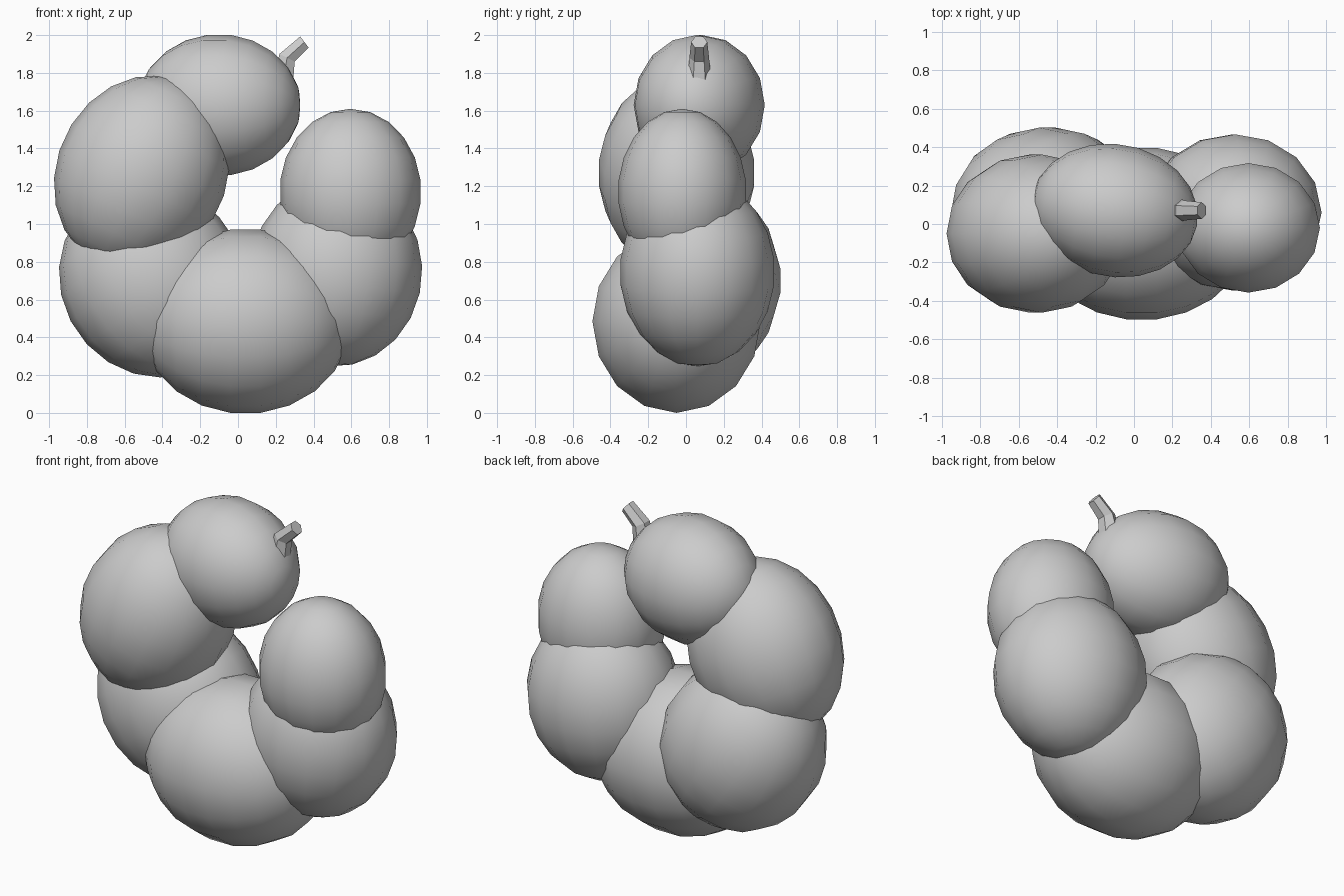
import bpy, bmesh, math
from mathutils import Matrix, Vector

cube = bpy.data.objects.get("Cube")
if cube:
    bpy.data.objects.remove(cube, do_unlink=True)

# Single plain grey
grey = bpy.data.materials.new("plain_grey")
grey.use_nodes = True
colour = (0.6, 0.6, 0.6, 1)
grey.diffuse_color = colour
grey.node_tree.nodes["Principled BSDF"].inputs["Base Color"].default_value = colour


def finish(name, bm, smooth):
    bmesh.ops.recalc_face_normals(bm, faces=bm.faces)
    for face in bm.faces:
        face.smooth = smooth
    mesh = bpy.data.meshes.new(name)
    bm.to_mesh(mesh)
    bm.free()
    mesh.materials.append(grey)
    obj = bpy.data.objects.new(name, mesh)
    bpy.context.collection.objects.link(obj)
    return obj


def lobe(name, centre, radii, tilt=0, yaw=0, pole=0):
    """Squashed ball; pole turns its rings towards the next lobe."""
    bm = bmesh.new()
    bmesh.ops.create_uvsphere(bm, u_segments=16, v_segments=11, radius=1)
    shape = (Matrix.Translation(centre)
             @ Matrix.Rotation(math.radians(yaw), 4, "Z")
             @ Matrix.Rotation(math.radians(tilt), 4, "Y")
             @ Matrix.Diagonal((*radii, 1))
             @ Matrix.Rotation(math.radians(pole), 4, "Y"))
    bm.transform(shape)
    return finish(name, bm, True)


# Chain of lobes curling into an open ring
lobe("top_lobe", (-0.1, 0.07, 1.63), (0.435, 0.345, 0.375), yaw=-10, pole=90)
lobe("upper_right_lobe", (-0.51, -0.05, 1.27), (0.45, 0.415, 0.53), tilt=25)
lobe("lower_right_lobe", (-0.45, 0.08, 0.7), (0.485, 0.425, 0.525), tilt=-35)
lobe("bottom_lobe", (0.04, -0.05, 0.485), (0.56, 0.45, 0.49), pole=90)
lobe("lower_left_lobe", (0.52, 0.06, 0.745), (0.455, 0.41, 0.5), tilt=5)
lobe("upper_left_lobe", (0.595, -0.02, 1.17), (0.375, 0.34, 0.44))

# Bent six-sided stem: centre x, centre z, radius, lean of each ring
bm = bmesh.new()
rings = []
for x, z, radius, lean in ((0.235, 1.75, 0.065, 0), (0.26, 1.88, 0.052, 27),
                           (0.352, 1.963, 0.043, 53)):
    turn = Matrix.Rotation(math.radians(lean), 3, "Y")
    ring = []
    for i in range(6):
        a = math.tau * i / 6
        offset = turn @ Vector((radius * math.sin(a), radius * math.cos(a), 0))
        ring.append(bm.verts.new(offset + Vector((x, 0.07, z))))
    rings.append(ring)
for low, high in zip(rings, rings[1:]):
    for i in range(6):
        j = (i + 1) % 6
        bm.faces.new((low[i], low[j], high[j], high[i]))
bm.faces.new(rings[0])
bm.faces.new(rings[-1])
finish("stem", bm, False)
